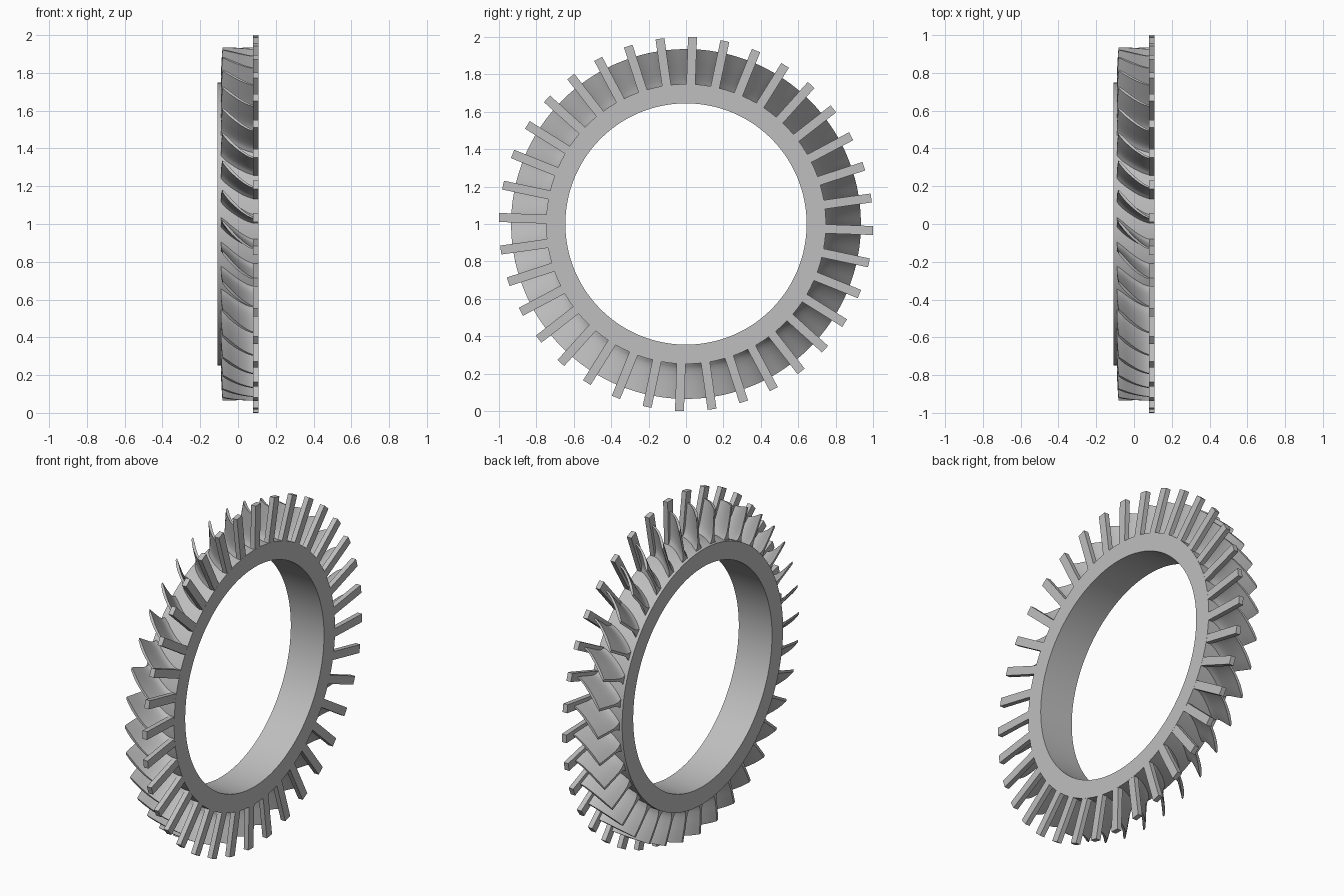
import bpy
import bmesh
from math import cos, sin, pi, radians
from mathutils import Matrix

cube = bpy.data.objects.get("Cube")
if cube:
    bpy.data.objects.remove(cube, do_unlink=True)

COUNT = 36            # blades and bars around the ring
HALF = 0.108          # half the axial depth
CENTRE = Matrix.Translation((0, 0, 1))

metal = bpy.data.materials.new("plain grey metal")
metal.use_nodes = True
grey = (0.52, 0.52, 0.52, 1)
metal.diffuse_color = grey
metal.node_tree.nodes["Principled BSDF"].inputs["Base Color"].default_value = grey


def finish(name, bm, smooth=True):
    bmesh.ops.recalc_face_normals(bm, faces=bm.faces)
    bm.transform(CENTRE)
    mesh = bpy.data.meshes.new(name)
    bm.to_mesh(mesh)
    bm.free()
    mesh.materials.append(metal)
    obj = bpy.data.objects.new(name, mesh)
    bpy.context.collection.objects.link(obj)
    if smooth:
        bpy.ops.object.select_all(action='DESELECT')
        obj.select_set(True)
        bpy.context.view_layer.objects.active = obj
        bpy.ops.object.shade_smooth_by_angle(angle=radians(35))
    return obj


def polar(x, r, angle):
    return (x, r * cos(angle), r * sin(angle))


def bridge(bm, a, b):
    for i in range(len(a)):
        j = (i + 1) % len(a)
        bm.faces.new((a[i], a[j], b[j], b[i]))


# Hub ring: rectangular section swept around the x axis
bm = bmesh.new()
section = [(-HALF, 0.645), (HALF, 0.645), (HALF, 0.748), (-HALF, 0.748)]
steps = 144
loops = [[bm.verts.new(polar(x, r, 2 * pi * k / steps)) for x, r in section]
         for k in range(steps)]
for k in range(steps):
    bridge(bm, loops[k], loops[(k + 1) % steps])
finish("hub_ring", bm)

# Curved blades: cambered sections stacked outwards, flared at the root
ROOT_TIP = [(0.735, 0.024), (0.752, 0.016), (0.762, 0.009), (0.775, 0.004),
            (0.80, 0.0), (0.845, 0.0), (0.89, 0.0), (0.935, 0.0)]
CHORD = 10


def blade_section(bm, r, flare, base):
    lead = -0.091 + 0.009 * ((r - 0.735) / 0.2) ** 2
    upper, lower = [], []
    for i in range(CHORD + 1):
        t = i / CHORD
        x = lead + (0.086 - lead) * t
        mid = base + radians(-0.8 + 8.8 * (1 - (1 - t) ** 1.45))
        half = 0.004 + 0.010 * (1 - t) * min(1, 0.3 + 4 * t) + flare
        upper.append(bm.verts.new(polar(x, r, mid + half / r)))
        lower.append(bm.verts.new(polar(x, r, mid - half / r)))
    return upper + lower[::-1]


bm = bmesh.new()
for k in range(COUNT):
    rows = [blade_section(bm, r, f, 2 * pi * k / COUNT) for r, f in ROOT_TIP]
    for a, b in zip(rows, rows[1:]):
        bridge(bm, a, b)
    # Cap the root and tip with strips across the thickness
    for row in (rows[0], rows[-1]):
        for i in range(CHORD):
            bm.faces.new((row[i], row[i + 1], row[-2 - i], row[-1 - i]))
finish("curved_blades", bm)

# Straight radial bars on the right-hand face
bm = bmesh.new()
inner, outer, depth = 0.735, 1.0, 0.029
for k in range(COUNT):
    angle = radians(8 + 360 / COUNT * k)
    place = (Matrix.Rotation(angle, 4, 'X')
             @ Matrix.Translation((HALF - depth / 2 - 0.0005, (inner + outer) / 2, 0))
             @ Matrix.Diagonal((depth, outer - inner, 0.048, 1)))
    bmesh.ops.create_cube(bm, size=1, matrix=place)
finish("radial_bars", bm, smooth=False)
